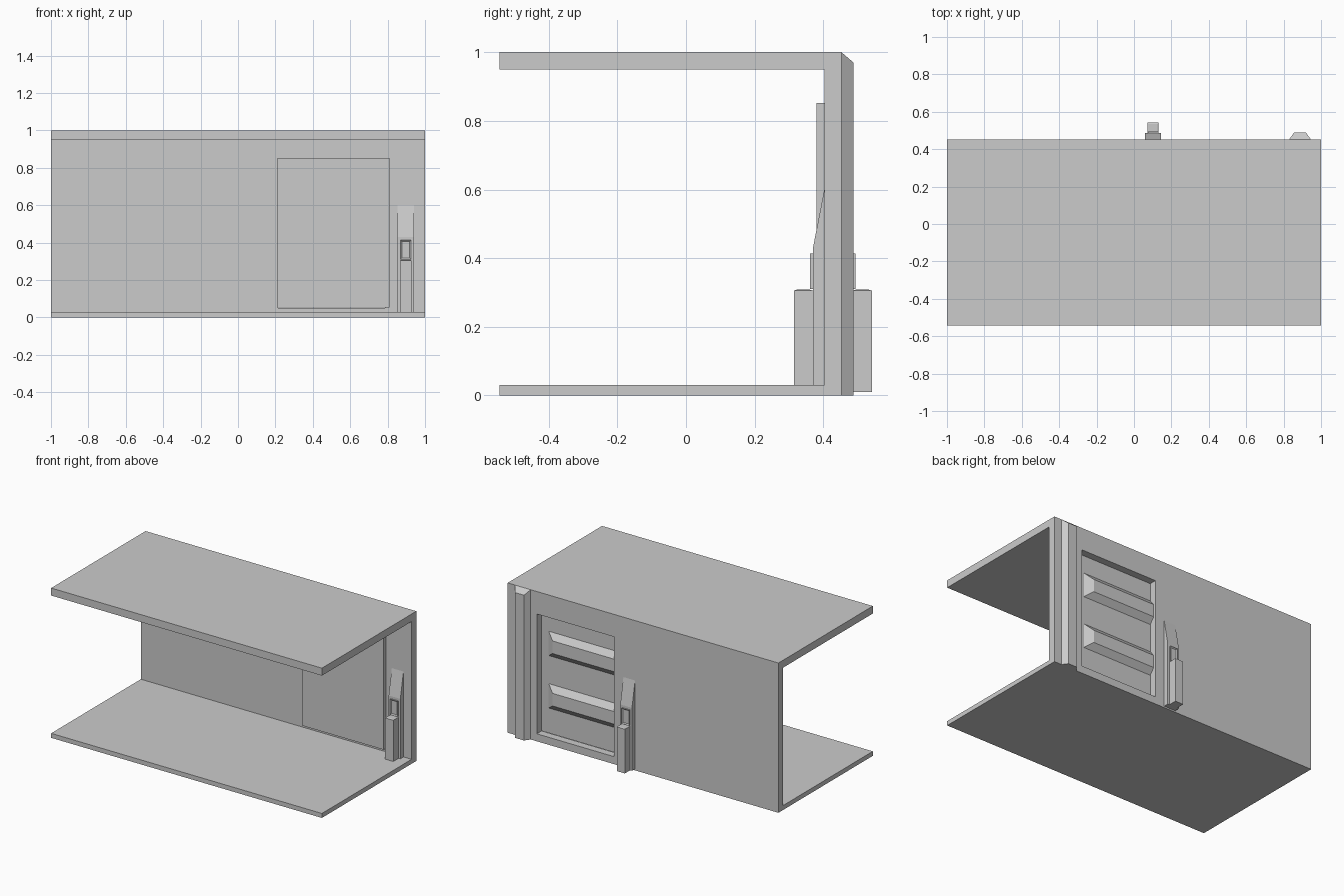
import bpy, bmesh

if "Cube" in bpy.data.objects:
    bpy.data.objects.remove(bpy.data.objects["Cube"])


def mesh_object(name, bm):
    bmesh.ops.recalc_face_normals(bm, faces=bm.faces[:])
    me = bpy.data.meshes.new(name)
    bm.to_mesh(me)
    bm.free()
    ob = bpy.data.objects.new(name, me)
    bpy.context.collection.objects.link(ob)
    return ob


def taper_y(name, r0, y0, r1, y1):
    """Block from rectangle r0 at y0 to rectangle r1 at y1; rectangles are (x0, x1, z0, z1)."""
    bm = bmesh.new()
    rings = []
    for (a, b, c, d), y in ((r0, y0), (r1, y1)):
        rings.append([bm.verts.new((x, y, z)) for x, z in ((a, c), (b, c), (b, d), (a, d))])
    for ring in rings:
        bm.faces.new(ring)
    for i in range(4):
        j = (i + 1) % 4
        bm.faces.new((rings[0][i], rings[0][j], rings[1][j], rings[1][i]))
    return mesh_object(name, bm)


def box(name, x0, x1, y0, y1, z0, z1):
    return taper_y(name, (x0, x1, z0, z1), y0, (x0, x1, z0, z1), y1)


def extrude_x(name, profile, x0, x1):
    """Extrude a (y, z) outline along x."""
    bm = bmesh.new()
    face = bm.faces.new([bm.verts.new((x0, y, z)) for y, z in profile])
    ext = bmesh.ops.extrude_face_region(bm, geom=[face])["geom"]
    verts = [g for g in ext if isinstance(g, bmesh.types.BMVert)]
    bmesh.ops.translate(bm, verts=verts, vec=(x1 - x0, 0, 0))
    return mesh_object(name, bm)


def inset_face(ob, normal_axis, sign, thickness, depth):
    """Inset the outermost face along one axis and move it in or out."""
    bm = bmesh.new()
    bm.from_mesh(ob.data)
    bm.normal_update()
    face = max(bm.faces, key=lambda f: f.normal[normal_axis] * sign)
    bmesh.ops.inset_region(bm, faces=[face], thickness=thickness, depth=depth)
    bm.to_mesh(ob.data)
    bm.free()


WALL_IN, WALL_OUT, FRONT = 0.403, 0.453, -0.543

# Floor, back wall and ceiling as one C-shaped section
shell = extrude_x("room_shell", [
    (FRONT, 0), (WALL_OUT, 0), (WALL_OUT, 1), (FRONT, 1),
    (FRONT, 0.95), (WALL_IN, 0.95), (WALL_IN, 0.03), (FRONT, 0.03)], -1, 1)

# Doorway cut through the wall
cutter = box("doorway_cutter", 0.213, 0.785, 0.35, 0.6, 0.05, 0.85)
cutter.hide_render = True
cutter.hide_viewport = True
mod = shell.modifiers.new("doorway", "BOOLEAN")
mod.operation = "DIFFERENCE"
mod.solver = "EXACT"
mod.object = cutter

# Sliding door panel with two raised ribs on the outside
box("door_panel", 0.21, 0.81, 0.38, 0.405, 0.052, 0.852)
for i, z in enumerate((0.65, 0.30)):
    taper_y(f"door_rib_{i}", (0.11, 0.735, z - 0.085, z + 0.085), 0.402,
            (0.17, 0.68, z - 0.042, z + 0.042), 0.437)

# Outside pillar with bevelled sides and top
taper_y("wall_pillar", (0.83, 0.945, 0, 1), WALL_OUT,
        (0.855, 0.92, 0, 0.97), 0.488)


# Control post: sloped back plate, pedestal and small screen
def control_post(side, xc, wall_y, out, base):
    y = lambda d: wall_y + out * d
    extrude_x(f"{side}_post_plate", [
        (y(0), base), (y(0.033), base), (y(0.033), 0.43), (y(0), 0.6)],
        xc - 0.043, xc + 0.043)
    ped = box(f"{side}_post_pedestal", xc - 0.03, xc + 0.03,
              *sorted((y(0.033), y(0.089))), base, 0.305)
    inset_face(ped, 2, 1, 0.012, 0.003)
    scr = box(f"{side}_post_screen", xc - 0.028, xc + 0.028,
              *sorted((y(0.03), y(0.041))), 0.31, 0.413)
    inset_face(scr, 1, out, 0.01, -0.006)


control_post("inner", 0.897, WALL_IN, -1, 0.03)
control_post("outer", 0.102, WALL_OUT, 1, 0.01)
